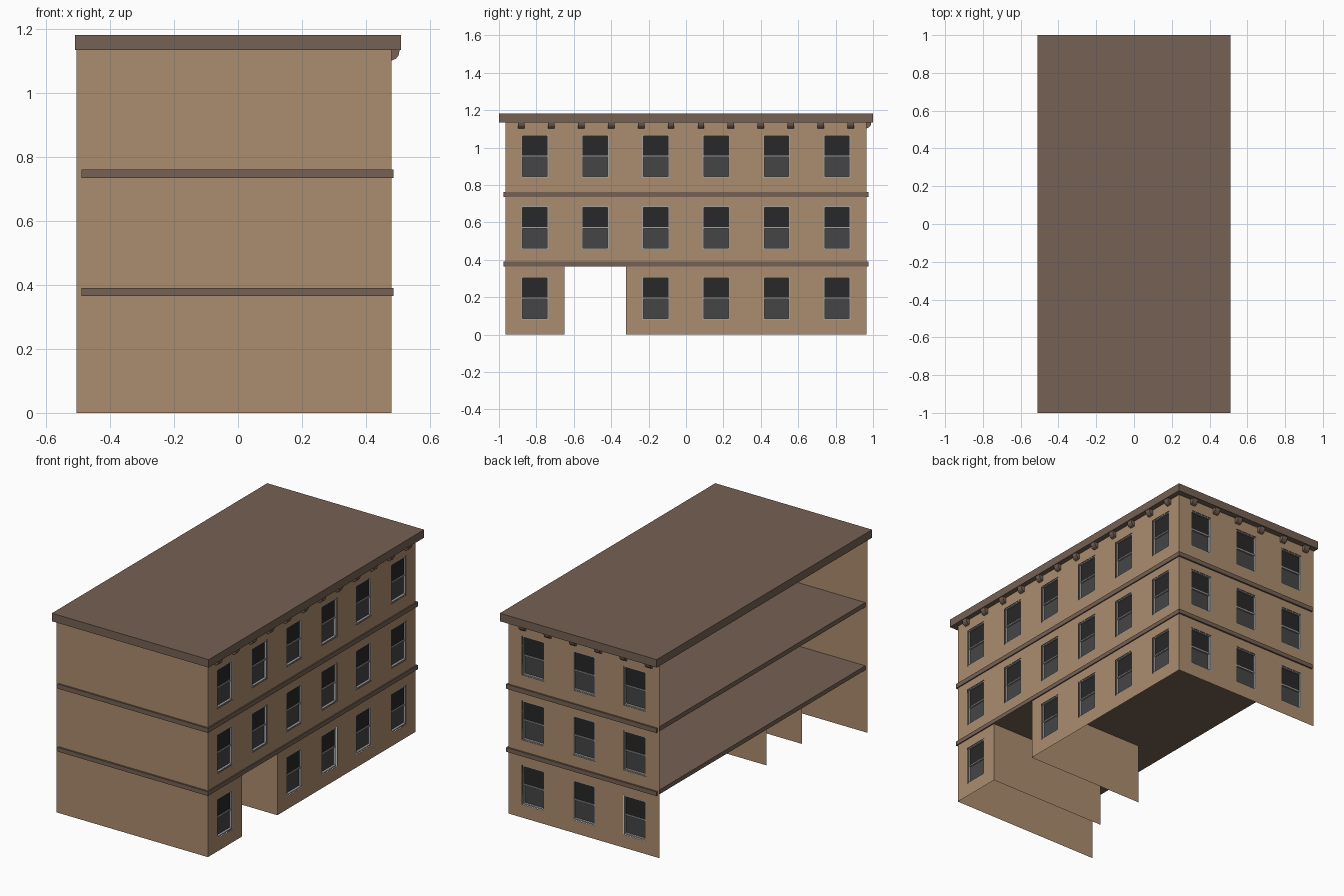
import bpy, bmesh
from mathutils import Vector

if "Cube" in bpy.data.objects:
    bpy.data.objects.remove(bpy.data.objects["Cube"])

X0, X1, YW = -0.505, 0.48, 0.965     # wall extents
ZS = 1.135                           # underside of roof


def material(name, c):
    m = bpy.data.materials.new(name)
    m.diffuse_color = (*c, 1)
    m.use_nodes = True
    m.node_tree.nodes["Principled BSDF"].inputs["Base Color"].default_value = m.diffuse_color
    return m


STONE = material("tan_stone", (0.41, 0.265, 0.158))
TRIM = material("brown_trim", (0.178, 0.119, 0.087))
FRAME = material("grey_frame", (0.36, 0.36, 0.36))
DARK = material("dark_glass", (0.021, 0.021, 0.021))
LIGHT = material("light_glass", (0.06, 0.06, 0.06))


def finish(name, bm, mat):
    me = bpy.data.meshes.new(name)
    bm.to_mesh(me)
    bm.free()
    me.materials.append(mat)
    ob = bpy.data.objects.new(name, me)
    bpy.context.collection.objects.link(ob)
    return ob


def prism(bm, profile, place, a, b):
    """Extrude a (d, z) profile from u=a to u=b, mapped by place(u, d, z)."""
    ends = [[bm.verts.new(place(u, d, z)) for d, z in profile] for u in (a, b)]
    n = len(profile)
    faces = [bm.faces.new(ends[0]), bm.faces.new(ends[1][::-1])]
    for i in range(n):
        j = (i + 1) % n
        faces.append(bm.faces.new((ends[0][j], ends[0][i], ends[1][i], ends[1][j])))
    bmesh.ops.recalc_face_normals(bm, faces=faces)


def box(bm, place, u, d, z):
    prism(bm, [(d[0], z[0]), (d[1], z[0]), (d[1], z[1]), (d[0], z[1])], place, *u)


def sheet(name, place, u, z, holes=()):
    """Thin wall with rectangular holes (u0, u1, z0, z1)."""
    us = sorted({round(v, 4) for v in [*u] + [k for h in holes for k in h[:2]]})
    zs = sorted({round(v, 4) for v in [*z] + [k for h in holes for k in h[2:]]})
    out = Vector(place(0, 1, 0)) - Vector(place(0, 0, 0))
    bm = bmesh.new()
    grid = {(i, j): bm.verts.new(place(a, 0, b))
            for i, a in enumerate(us) for j, b in enumerate(zs)}
    for i in range(len(us) - 1):
        for j in range(len(zs) - 1):
            cu, cz = (us[i] + us[i + 1]) / 2, (zs[j] + zs[j + 1]) / 2
            if any(h[0] < cu < h[1] and h[2] < cz < h[3] for h in holes):
                continue
            f = bm.faces.new([grid[i, j], grid[i + 1, j], grid[i + 1, j + 1], grid[i, j + 1]])
            f.normal_update()
            if f.normal.dot(out) < 0:
                f.normal_flip()
    loose = [v for v in bm.verts if not v.link_faces]
    bmesh.ops.delete(bm, geom=loose, context='VERTS')
    finish(name, bm, STONE)


def windows(name, place, spots):
    """Recessed sash windows: grey surround, dark upper and lighter lower pane."""
    fr, up, lo = bmesh.new(), bmesh.new(), bmesh.new()
    t = 0.007
    for a, b, z0, z1 in spots:
        mid = (z0 + z1) / 2
        d = (-0.022, -0.002)
        box(fr, place, (a, a + t), d, (z0, z1))
        box(fr, place, (b - t, b), d, (z0, z1))
        box(fr, place, (a + t, b - t), d, (z0, z0 + t))
        box(fr, place, (a + t, b - t), d, (z1 - t, z1))
        box(fr, place, (a + t, b - t), (-0.022, -0.007), (mid - 0.004, mid + 0.004))
        box(up, place, (a + t, b - t), (-0.02, -0.012), (mid, z1 - t))
        box(lo, place, (a + t, b - t), (-0.022, -0.016), (z0 + t, mid))
    finish(name + "_window_frames", fr, FRAME)
    finish(name + "_upper_panes", up, DARK)
    finish(name + "_lower_panes", lo, LIGHT)


def brackets(name, place, centres):
    profile = [(0, ZS), (0.026, ZS), (0.022, 1.118), (0.014, 1.108), (0, 1.102)]
    bm = bmesh.new()
    for c in centres:
        prism(bm, profile, place, c - 0.017, c + 0.017)
    finish(name, bm, TRIM)


def right(u, d, z): return (X1 + d, u, z)
def back(u, d, z): return (u, YW + d, z)
def front(u, d, z): return (u, -YW - d, z)


# Window layout on three floors
FLOORS = [(0.078, 0.308), (0.457, 0.687), (0.838, 1.068)]
HW = 0.072
DOOR = (-0.65, -0.32, 0.0, 0.365)
right_spots = [(c - HW, c + HW, *f) for k, f in enumerate(FLOORS)
               for i, c in enumerate([-0.808 + 0.323 * n for n in range(6)])
               if not (k == 0 and i == 1)]
back_spots = [(c - HW, c + HW, *f) for f in FLOORS for c in (-0.342, -0.012, 0.318)]

# Outer walls (left side stays open)
sheet("right_wall", right, (-YW, YW), (0, ZS), right_spots + [DOOR])
sheet("back_wall", back, (X0, X1), (0, ZS), back_spots)
sheet("front_wall", front, (X0, X1), (0, ZS))

# Passage side walls
for label, y, s in (("front", DOOR[0], 1), ("back", DOOR[1], -1)):
    sheet("passage_wall_" + label, lambda u, d, z: (u, y + s * d, z), (-0.30, X1), (0, 0.365))

windows("right", right, right_spots)
windows("back", back, back_spots)

# Cornice brackets
brackets("right_brackets", right, [-0.88 + 0.16 * n for n in range(12)])
brackets("back_brackets", back, [-0.44 + 0.164 * n for n in range(6)])

# Floor slabs showing as ledges, and the roof
for name, u, y, z in (("lower_floor_slab", (-0.49, 0.487), 0.975, (0.365, 0.39)),
                      ("upper_floor_slab", (-0.49, 0.487), 0.975, (0.735, 0.762)),
                      ("roof_slab", (-0.51, 0.51), 1.0, (ZS, 1.182))):
    bm = bmesh.new()
    box(bm, lambda a, d, h: (a, d, h), u, (-y, y), z)
    finish(name, bm, TRIM)
